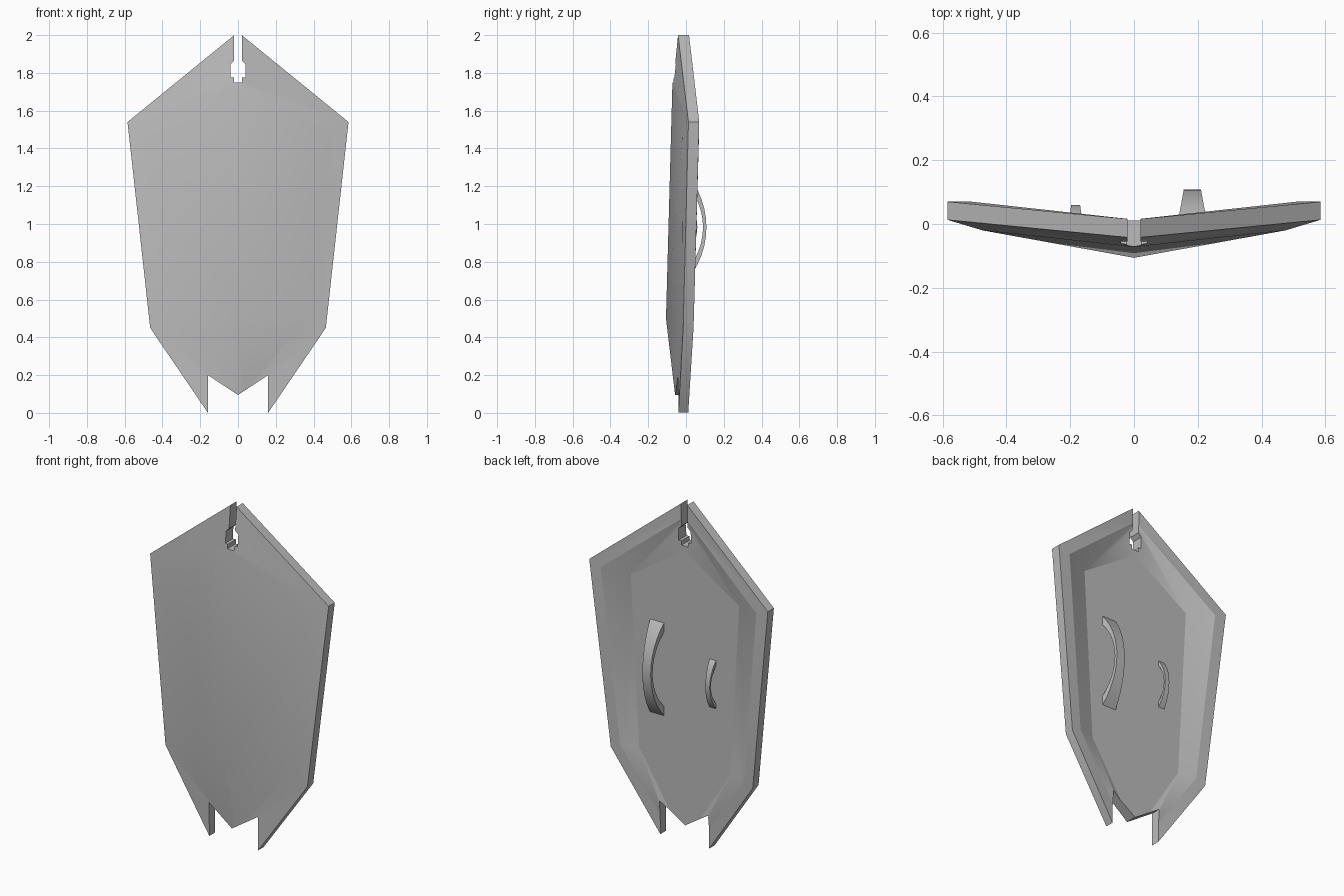
import bpy
import bmesh
import math

if "Cube" in bpy.data.objects:
    bpy.data.objects.remove(bpy.data.objects["Cube"])

# Single plain grey for the whole model
GREY = (0.5, 0.5, 0.5, 1.0)
grey = bpy.data.materials.new("plain_grey")
grey.use_nodes = True
grey.diffuse_color = GREY
grey.node_tree.nodes["Principled BSDF"].inputs["Base Color"].default_value = GREY

FLOOR_Y = 0.01


def make_object(name, bm):
    bmesh.ops.recalc_face_normals(bm, faces=bm.faces)
    mesh = bpy.data.meshes.new(name)
    bm.to_mesh(mesh)
    bm.free()
    mesh.materials.append(grey)
    obj = bpy.data.objects.new(name, mesh)
    bpy.context.collection.objects.link(obj)
    return obj


def select(obj):
    bpy.ops.object.select_all(action='DESELECT')
    obj.select_set(True)
    bpy.context.view_layer.objects.active = obj


def ring(bm, top, shoulder, hip, bottom):
    """Six-sided loop, mirrored across x = 0 (points are x, y, z)."""
    left = [top, shoulder, hip, bottom]
    right = [(-x, y, z) for x, y, z in (hip, shoulder)]
    return [bm.verts.new(p) for p in left + right]


def bridge(bm, a, b):
    n = len(a)
    for i in range(n):
        j = (i + 1) % n
        bm.faces.new((a[i], a[j], b[j], b[i]))


def cut(target, outline):
    """Cut a prism, given by its x, z outline, right through the target."""
    bm = bmesh.new()
    near = [bm.verts.new((x, -0.5, z)) for x, z in outline]
    far = [bm.verts.new((x, 0.5, z)) for x, z in outline]
    bm.faces.new(near)
    bm.faces.new(far)
    bridge(bm, near, far)
    cutter = make_object("cutter", bm)
    cutter.hide_render = True
    mod = target.modifiers.new("cut", 'BOOLEAN')
    mod.operation = 'DIFFERENCE'
    mod.solver = 'EXACT'
    mod.object = cutter
    select(target)
    bpy.ops.object.modifier_apply(modifier=mod.name)
    bpy.data.objects.remove(cutter)


# Shield plate: dished loops from the back floor, over the rim, to the front keel
bm = bmesh.new()
floor = ring(bm, (0, FLOOR_Y, 1.72), (0.355, FLOOR_Y, 1.49),
             (0.30, FLOOR_Y, 0.48), (0, FLOOR_Y, 0.0))
rim_inner = ring(bm, (0, 0.014, 1.925), (0.51, 0.07, 1.51),
                 (0.405, 0.037, 0.475), (0, -0.002, -0.11))
rim_back = ring(bm, (0, 0.014, 2.016), (0.585, 0.07, 1.54),
                (0.465, 0.04, 0.45), (0, -0.003, -0.234))
rim_front = ring(bm, (0, -0.044, 2.016), (0.585, 0.013, 1.54),
                 (0.465, -0.015, 0.45), (0, -0.053, -0.234))
front = ring(bm, (0, -0.072, 1.74), (0.475, -0.02, 1.46),
             (0.36, -0.03, 0.50), (0, -0.056, 0.08))
keel = bm.verts.new((0, -0.106, 0.50))
bm.faces.new(floor)
for a, b in ((floor, rim_inner), (rim_inner, rim_back),
             (rim_back, rim_front), (rim_front, front)):
    bridge(bm, a, b)
for i in range(6):
    bm.faces.new((front[i], front[(i + 1) % 6], keel))
# Crisp borders around the flat floor and the flat rim
for loop in (floor, rim_inner):
    for i in range(6):
        bm.edges.get((loop[i], loop[(i + 1) % 6])).smooth = False
bmesh.ops.triangulate(bm, faces=bm.faces[:])
shield = make_object("shield_plate", bm)

# Keyhole slot at the top
half = [(0.02, 2.2), (0.02, 1.865), (0.04, 1.845), (0.04, 1.775),
        (0.022, 1.775), (0.022, 1.75)]
cut(shield, half + [(-x, z) for x, z in reversed(half)])

# Swallow-tail notch at the bottom
cut(shield, [(0.16, -0.5), (0.16, 0.2), (0, 0.095), (-0.16, 0.2), (-0.16, -0.5)])


def arc_point(half_length, base, apex, t):
    """Point (y, z offset) on a circular arc standing on the base; t in -1..1."""
    rise = apex - base
    radius = (half_length ** 2 + rise ** 2) / (2 * rise)
    angle = t * math.asin(half_length / radius)
    return apex - radius * (1 - math.cos(angle)), radius * math.sin(angle)


def make_handle(name, x, length, apex, end_width, mid_width, thickness):
    """Arched grip, narrower and thinner at its middle."""
    bm = bmesh.new()
    steps = 12
    base = FLOOR_Y - 0.004
    sections = []
    for i in range(steps + 1):
        t = 2 * i / steps - 1
        w = mid_width + (end_width - mid_width) * t * t
        outer = arc_point(length, base, apex, t)
        inner = arc_point(length * 0.8, base, apex - thickness, t)
        sections.append([bm.verts.new((x + s * w, y, 0.983 + z))
                         for s, (y, z) in ((-1, outer), (1, outer),
                                           (1, inner), (-1, inner))])
    for a, b in zip(sections, sections[1:]):
        bridge(bm, a, b)
    bm.faces.new(sections[0])
    bm.faces.new(sections[-1])
    return make_object(name, bm)


# Arm loop and hand grip on the back
arm_loop = make_handle("arm_loop", 0.183, 0.28, 0.108, 0.046, 0.027, 0.018)
hand_grip = make_handle("hand_grip", -0.183, 0.148, 0.06, 0.022, 0.014, 0.012)

for obj in (shield, arm_loop, hand_grip):
    select(obj)
    bpy.ops.object.shade_smooth_by_angle(angle=math.radians(35))
